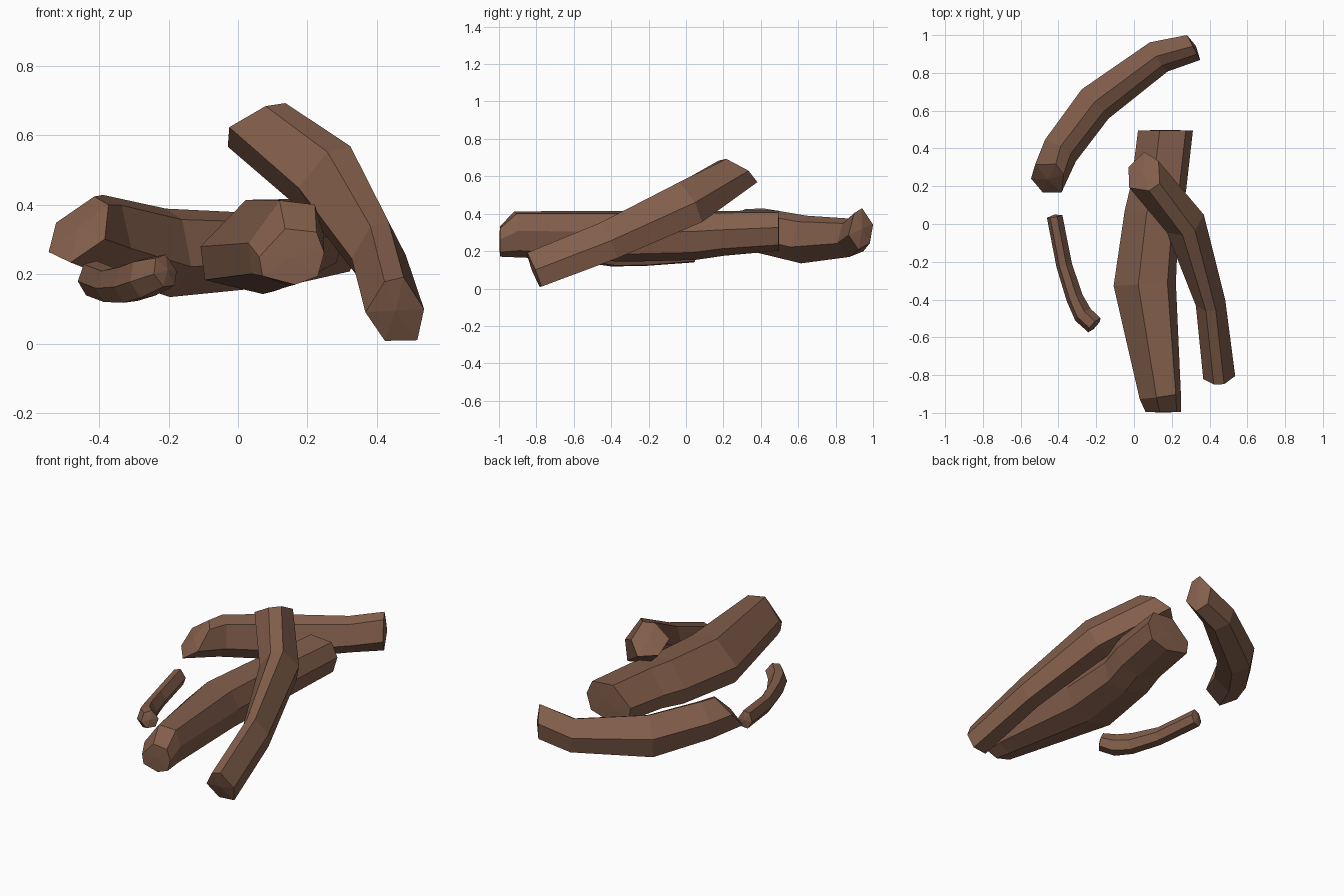
import bpy, bmesh, random
from mathutils import Vector

random.seed(4)
cube = bpy.data.objects.get("Cube")
if cube:
    bpy.data.objects.remove(cube, do_unlink=True)

# Single bark colour
bark = bpy.data.materials.new("brown_bark")
bark.use_nodes = True
brown = (0.225, 0.112, 0.070, 1)
bark.diffuse_color = brown
node = bark.node_tree.nodes["Principled BSDF"]
node.inputs["Base Color"].default_value = brown
node.inputs["Roughness"].default_value = 0.9


def log(name, profile, rings, start=None, end=None, bulge=0.01, rough=0.02):
    """Sweep a profile through rings of (x, y, z, half width, half height).

    start and end tilt the broken ends; by default they follow the path."""
    bm = bmesh.new()
    centres = [Vector(r[:3]) for r in rings]
    last = len(rings) - 1
    sides = len(profile)
    tangents = [(centres[min(i + 1, last)] - centres[max(i - 1, 0)]).normalized()
                for i in range(last + 1)]
    if start:
        tangents[0] = Vector(start).normalized()
    if end:
        tangents[-1] = Vector(end).normalized()
    loops = []
    for c, tangent, ring in zip(centres, tangents, rings):
        side = tangent.cross(Vector((0, 0, 1))).normalized()
        up = side.cross(tangent)
        loop = []
        for a, b in profile:
            k = 1 + random.uniform(-rough, rough)
            loop.append(bm.verts.new(c + side * a * k * ring[3] + up * b * k * ring[4]))
        loops.append(loop)
    for lower, upper in zip(loops, loops[1:]):
        for i in range(sides):
            j = (i + 1) % sides
            bm.faces.new((lower[i], lower[j], upper[j], upper[i]))
    # Faceted, slightly bulging broken ends
    for loop, c, out in ((loops[0], centres[0], -tangents[0]),
                         (loops[-1], centres[-1], tangents[-1])):
        tip = bm.verts.new(c + out * bulge)
        for i in range(sides):
            bm.faces.new((loop[i], loop[(i + 1) % sides], tip))
    bmesh.ops.recalc_face_normals(bm, faces=bm.faces)
    mesh = bpy.data.meshes.new(name)
    bm.to_mesh(mesh)
    bm.free()
    mesh.materials.append(bark)
    obj = bpy.data.objects.new(name, mesh)
    bpy.context.scene.collection.objects.link(obj)


# Thick log lying front to back, with a broad top face
log("main_log",
    [(-1, 0), (-0.9, -0.7), (0.1, -1), (0.8, -0.7), (1, 0.15), (0.75, 0.9), (-0.2, 1)],
    [
        (0.155, -0.995, 0.25, 0.095, 0.08),
        (0.14, -0.91, 0.29, 0.11, 0.125),
        (0.055, -0.32, 0.28, 0.165, 0.135),
        (0.095, 0.05, 0.285, 0.145, 0.13),
        (0.13, 0.20, 0.295, 0.145, 0.12),
        (0.165, 0.495, 0.31, 0.145, 0.108),
    ], start=(0, 1, 0), end=(0, 1, 0), bulge=0.003)

# Log leaning over the main one
log("leaning_log",
    [(-1, -0.1), (-0.4, 0.85), (0.25, 1), (1, 0), (0.8, -0.95), (-0.3, -1)],
    [
        (0.452, -0.815, 0.10, 0.085, 0.10),
        (0.405, -0.42, 0.255, 0.08, 0.107),
        (0.275, 0.0, 0.46, 0.108, 0.122),
        (0.055, 0.26, 0.63, 0.105, 0.11),
    ], end=(-0.41, 0.41, 0.82), bulge=0.01)

# Curved log at the back, ridged along the top
log("back_log",
    [(-1, 0.2), (-0.75, -0.7), (0.2, -1), (1, -0.3), (0.55, 0.75), (-0.1, 1)],
    [
        (-0.452, 0.245, 0.33, 0.1, 0.125),
        (-0.39, 0.39, 0.31, 0.1, 0.118),
        (-0.205, 0.635, 0.26, 0.105, 0.128),
        (0.13, 0.885, 0.272, 0.09, 0.103),
        (0.315, 0.935, 0.32, 0.074, 0.112),
    ], start=(0.45, 0.65, -0.68), end=(0.88, 0.47, 0), bulge=0.015)

# Small curved branch
log("small_branch",
    [(-1, 0), (-0.6, -0.9), (0.4, -1), (1, -0.2), (0.6, 0.8), (-0.3, 1)],
    [
        (-0.42, 0.04, 0.19, 0.042, 0.05),
        (-0.37, -0.22, 0.17, 0.042, 0.05),
        (-0.315, -0.39, 0.175, 0.045, 0.058),
        (-0.27, -0.48, 0.19, 0.052, 0.058),
        (-0.21, -0.535, 0.21, 0.05, 0.048),
    ])
